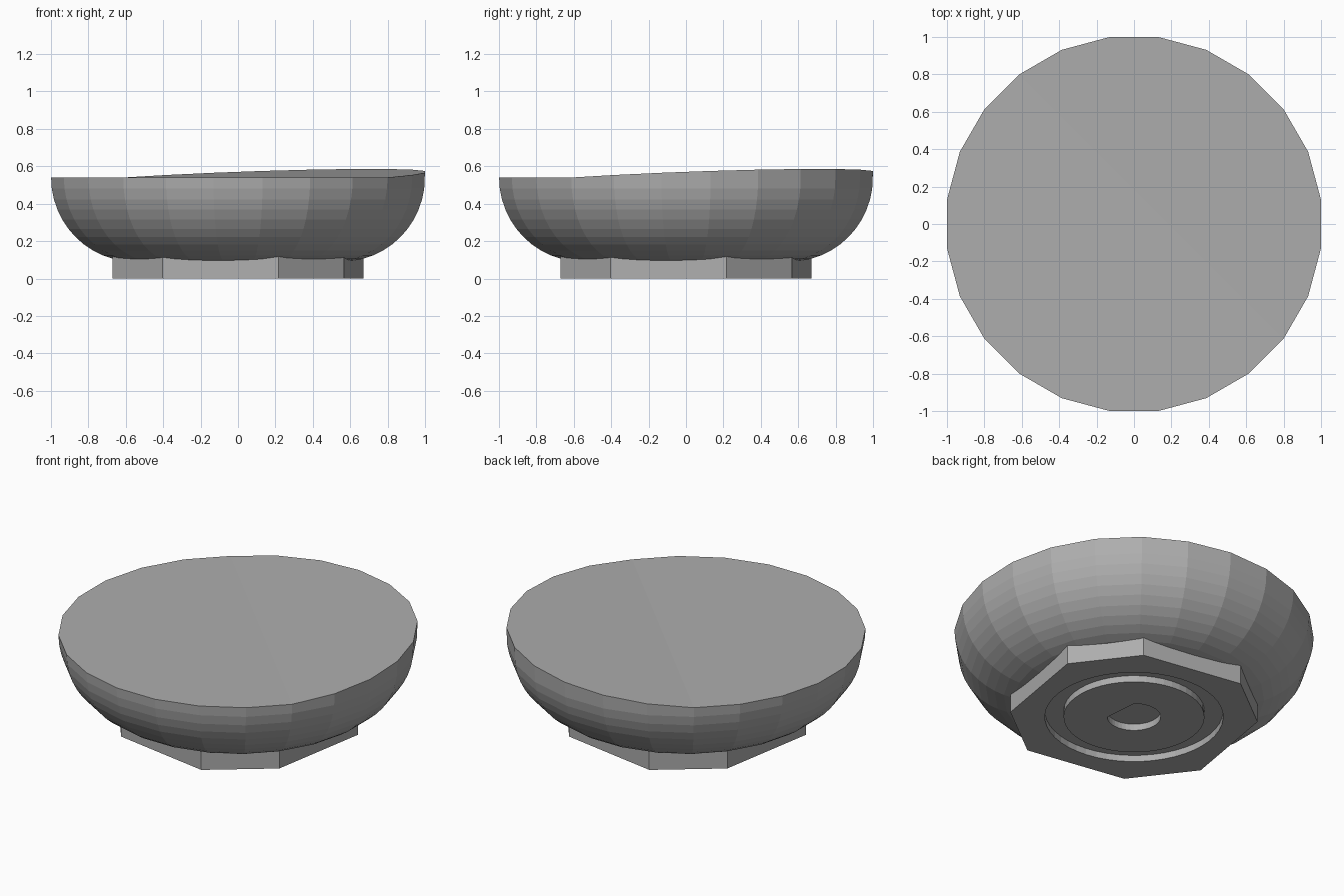
import bpy, bmesh, math

if "Cube" in bpy.data.objects:
    bpy.data.objects.remove(bpy.data.objects["Cube"])

grey = bpy.data.materials.new("stone grey")
grey.diffuse_color = (0.42, 0.42, 0.42, 1)
grey.use_nodes = True
grey.node_tree.nodes["Principled BSDF"].inputs["Base Color"].default_value = grey.diffuse_color


def finish(bm, name):
    bmesh.ops.recalc_face_normals(bm, faces=bm.faces[:])
    me = bpy.data.meshes.new(name)
    bm.to_mesh(me)
    bm.free()
    me.materials.append(grey)
    ob = bpy.data.objects.new(name, me)
    bpy.context.collection.objects.link(ob)
    return ob


def bridge(bm, a, b):
    for i in range(len(a)):
        j = (i + 1) % len(a)
        bm.faces.new((a[i], a[j], b[j], b[i]))


# Bowl: quarter-round side, flat underside, gently raised half of the top
SIDES, RINGS = 24, 12
CORE, RADIUS, RIM, DROP = 0.558, 0.45, 0.54, 0.45
bm = bmesh.new()
rings = []
for k in range(RINGS + 1):
    t = math.pi / 2 * k / RINGS
    r, z = CORE + RADIUS * math.cos(t), RIM - DROP * math.sin(t)
    ring = []
    for i in range(SIDES):
        a = math.radians(7.5 + 15 * i)
        lift = 0
        if k == 0:
            lift = max(0, math.cos(a - math.pi / 4) - 0.1305) * 0.053
        ring.append(bm.verts.new((r * math.cos(a), r * math.sin(a), z + lift)))
    rings.append(ring)
for a, b in zip(rings, rings[1:]):
    bridge(bm, a, b)
bm.faces.new(rings[-1])
top = rings[0]
fold_a, fold_b = 8, 21          # rim corners at the ends of the fold
bm.faces.new(top[fold_a:fold_b + 1])
bm.faces.new(top[fold_b:] + top[:fold_a + 1])
finish(bm, "bowl")

# Foot: eight-sided block with alternating long and short sides
bm = bmesh.new()
levels = []
for z in (0, 0.125):
    ring = []
    for q in range(4):
        for deg, r in ((18, 0.705), (54.5, 0.695)):
            a = math.radians(deg + 90 * q)
            ring.append(bm.verts.new((r * math.cos(a), r * math.sin(a), z)))
    levels.append(ring)
bridge(bm, *levels)
bm.faces.new(levels[0])
bm.faces.new(levels[1])
foot = finish(bm, "foot")


def disc(bm, r, z, angles):
    return [bm.verts.new((r * math.cos(a), r * math.sin(a), z)) for a in angles]


# Cutter for the ring groove under the foot
DEPTH, N = 0.04, 48
full = [2 * math.pi * i / N for i in range(N)]
bm = bmesh.new()
loops = [disc(bm, r, z, full) for r, z in
         ((0.5, -0.05), (0.5, DEPTH), (0.395, DEPTH), (0.395, -0.05))]
for i in range(4):
    bridge(bm, loops[i], loops[(i + 1) % 4])
groove = finish(bm, "groove_cutter")

# Cutter for the centre recess, a round with one straight side
arc = [math.radians(50 + 270 * i / 30) for i in range(31)]
bm = bmesh.new()
low, high = disc(bm, 0.15, -0.05, arc), disc(bm, 0.15, DEPTH, arc)
bridge(bm, low, high)
bm.faces.new(low)
bm.faces.new(high)
recess = finish(bm, "recess_cutter")

for cutter in (groove, recess):
    cutter.hide_render = True
    cutter.hide_set(True)
    mod = foot.modifiers.new(cutter.name, 'BOOLEAN')
    mod.operation = 'DIFFERENCE'
    mod.solver = 'EXACT'
    mod.object = cutter
